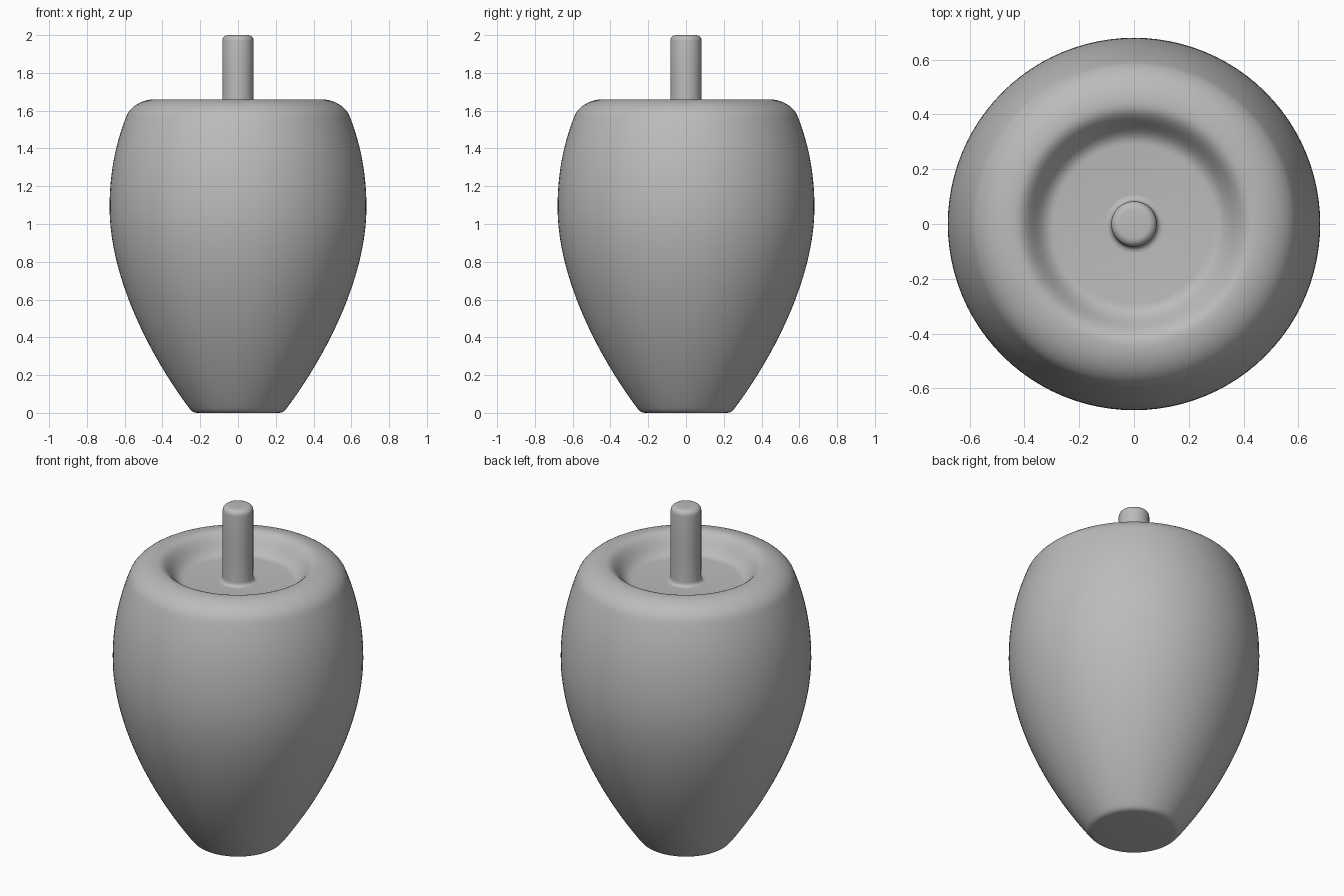
import bpy, bmesh, math
from mathutils import Vector
from mathutils.geometry import interpolate_bezier

cube = bpy.data.objects.get("Cube")
if cube:
    bpy.data.objects.remove(cube, do_unlink=True)

grey = bpy.data.materials.new("plain grey")
grey.use_nodes = True
grey.diffuse_color = (0.5, 0.5, 0.5, 1)
grey.node_tree.nodes["Principled BSDF"].inputs["Base Color"].default_value = grey.diffuse_color


def bezier_profile(points, steps):
    """Chain of cubic segments: anchor, handle, handle, anchor, ..."""
    pts = [Vector((r, 0, z)) for r, z in points]
    out = [pts[0]]
    for seg, n in enumerate(steps):
        out += interpolate_bezier(*pts[seg * 3:seg * 3 + 4], n + 1)[1:]
    return out


def lathe(name, profile, sides):
    """Spin a profile that starts and ends on the z axis."""
    bm = bmesh.new()
    verts = [bm.verts.new(p) for p in profile]
    edges = [bm.edges.new(pair) for pair in zip(verts, verts[1:])]
    bmesh.ops.spin(bm, geom=verts + edges, axis=(0, 0, 1), cent=(0, 0, 0),
                   angle=math.tau, steps=sides, use_merge=True)
    bmesh.ops.remove_doubles(bm, verts=bm.verts, dist=1e-5)
    bmesh.ops.recalc_face_normals(bm, faces=bm.faces)
    mesh = bpy.data.meshes.new(name)
    bm.to_mesh(mesh)
    bm.free()
    mesh.materials.append(grey)
    obj = bpy.data.objects.new(name, mesh)
    bpy.context.collection.objects.link(obj)
    bpy.ops.object.select_all(action='DESELECT')
    obj.select_set(True)
    bpy.context.view_layer.objects.active = obj
    bpy.ops.object.shade_smooth_by_angle(angle=math.radians(30))
    return obj


# Fruit body: rounded base, swelling side, rounded shoulder, sunken dish
dish = 1.55
body = bezier_profile([
    (0.215, 0), (0.24, 0), (0.25, 0.015), (0.262, 0.03),
    (0.47, 0.31), (0.68, 0.72), (0.68, 1.09),
    (0.68, 1.29), (0.64, 1.45), (0.587, 1.58),
    (0.56, 1.63), (0.50, 1.66), (0.44, 1.66),
    (0.37, 1.66), (0.36, dish), (0.29, dish),
], [6, 32, 18, 12, 14])
lathe("fruit_body", [Vector((0, 0, 0))] + body + [Vector((0, 0, dish))], 96)

# Stem: small flare where it meets the dish, rounded tip
stem = bezier_profile([
    (0.105, dish), (0.09, dish), (0.083, dish + 0.01), (0.083, dish + 0.025),
    (0.083, 1.7), (0.083, 1.8), (0.083, 1.97),
    (0.083, 1.987), (0.07, 2), (0.053, 2),
], [5, 3, 6])
lathe("stem", [Vector((0, 0, dish - 0.02))] + stem + [Vector((0, 0, 2))], 48)
